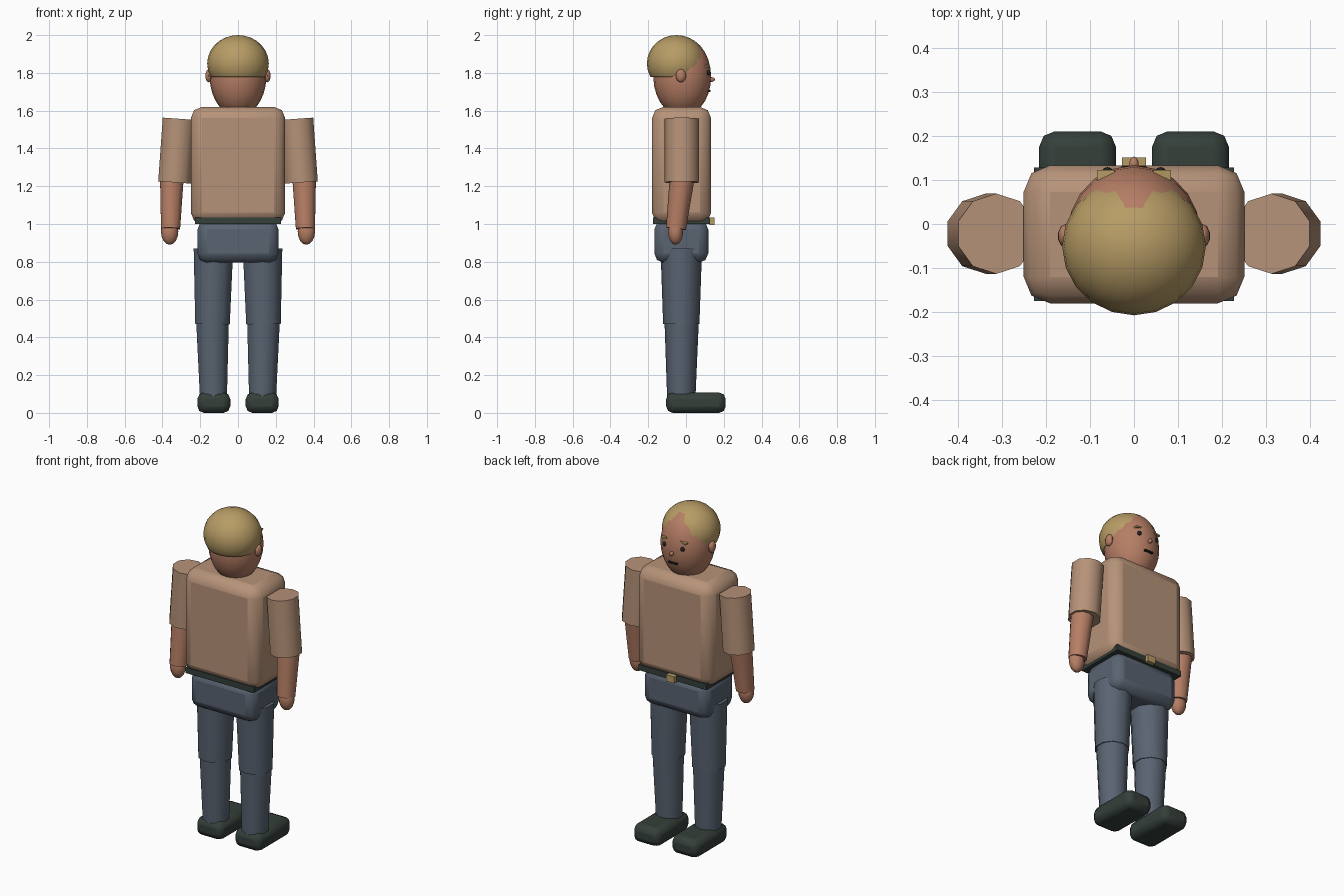
import bpy, bmesh, math
from mathutils import Vector

if "Cube" in bpy.data.objects:
    bpy.data.objects.remove(bpy.data.objects["Cube"])


def material(name, rgb):
    m = bpy.data.materials.new(name)
    m.diffuse_color = (*rgb, 1)
    m.use_nodes = True
    m.node_tree.nodes["Principled BSDF"].inputs["Base Color"].default_value = m.diffuse_color
    return m


SHIRT = material("shirt_tan", (0.47, 0.29, 0.19))
SKIN = material("skin", (0.47, 0.21, 0.13))
HAIR = material("blond", (0.47, 0.33, 0.13))
JEANS = material("denim", (0.10, 0.125, 0.165))
DARK = material("dark_leather", (0.035, 0.05, 0.042))
BLACK = material("black", (0.015, 0.015, 0.015))


def finish(name, mat, smooth=True):
    ob = bpy.context.object
    ob.name = name
    ob.data.materials.append(mat)
    if smooth:
        bpy.ops.object.shade_smooth_by_angle(angle=math.radians(50))
    return ob


def box(name, lo, hi, mat, bevel=0.0, tilt=0.0):
    lo, hi = Vector(lo), Vector(hi)
    bpy.ops.mesh.primitive_cube_add(size=1, location=(lo + hi) / 2)
    ob = bpy.context.object
    ob.scale = hi - lo
    bpy.ops.object.transform_apply(location=False, rotation=False, scale=True)
    ob.rotation_euler.y = tilt
    if bevel:
        b = ob.modifiers.new("bevel", "BEVEL")
        b.width, b.segments = bevel, 2
    return finish(name, mat, bool(bevel))


def ball(name, loc, radii, mat, seg=16, rings=10):
    bpy.ops.mesh.primitive_uv_sphere_add(segments=seg, ring_count=rings, radius=1, location=loc)
    bpy.context.object.scale = radii
    bpy.ops.object.transform_apply(location=False, rotation=False, scale=True)
    return finish(name, mat)


def limb(name, top, bottom, r_top, r_bottom, mat):
    top, bottom = Vector(top), Vector(bottom)
    axis = top - bottom
    bpy.ops.mesh.primitive_cone_add(vertices=10, radius1=r_bottom, radius2=r_top,
                                    depth=axis.length, location=(top + bottom) / 2)
    ob = bpy.context.object
    ob.rotation_euler = Vector((0, 0, 1)).rotation_difference(axis).to_euler()
    return finish(name, mat)


# trunk
box("torso", (-0.25, -0.18, 1.0), (0.25, 0.133, 1.62), SHIRT, 0.06)
box("belt", (-0.227, -0.174, 1.0), (0.227, 0.128, 1.035), DARK)
box("belt_buckle", (-0.027, 0.125, 0.995), (0.027, 0.151, 1.035), HAIR)
box("hips", (-0.215, -0.168, 0.795), (0.215, 0.118, 1.02), JEANS, 0.05)

# head and face, looking towards +y
ball("head", (0, -0.02, 1.78), (0.15, 0.153, 0.21), SKIN, 20, 14)
ball("nose", (0, 0.135, 1.765), (0.011, 0.018, 0.013), SKIN, 10, 6)
box("mouth", (-0.028, 0.105, 1.700), (0.028, 0.131, 1.709), BLACK)

# hair cap, cut flat at ear height
hair = ball("hair", (0, -0.05, 1.85), (0.163, 0.157, 0.15), HAIR, 20, 14)
bm = bmesh.new()
bm.from_mesh(hair.data)
cut = bmesh.ops.bisect_plane(bm, geom=bm.verts[:] + bm.edges[:] + bm.faces[:],
                             plane_co=(0, 0, -0.073), plane_no=(0, 0, 1), clear_inner=True)
bmesh.ops.contextual_create(bm, geom=[e for e in cut["geom_cut"] if isinstance(e, bmesh.types.BMEdge)])
bm.to_mesh(hair.data)
bm.free()

# paired parts
for side, s in (("left", -1), ("right", 1)):
    ball(side + "_ear", (s * 0.155, -0.027, 1.785), (0.018, 0.027, 0.035), SKIN, 10, 8)
    ball(side + "_eye", (s * 0.06, 0.118, 1.80), (0.013, 0.011, 0.013), BLACK, 10, 6)
    x = s * 0.063
    box(side + "_eyebrow", (x - 0.02, 0.09, 1.834), (x + 0.02, 0.122, 1.843), HAIR, tilt=s * 0.15)
    # arm
    limb(side + "_sleeve", (s * 0.312, -0.022, 1.557), (s * 0.336, -0.022, 1.22), 0.091, 0.091, SHIRT)
    limb(side + "_forearm", (s * 0.35, -0.02, 1.25), (s * 0.357, -0.053, 0.975), 0.066, 0.053, SKIN)
    ball(side + "_hand", (s * 0.362, -0.055, 0.96), (0.046, 0.04, 0.07), SKIN, 12, 8)
    # leg
    limb(side + "_thigh", (s * 0.13, -0.025, 0.87), (s * 0.135, -0.025, 0.47), 0.11, 0.096, JEANS)
    limb(side + "_shin", (s * 0.135, -0.023, 0.49), (s * 0.13, -0.025, 0.08), 0.091, 0.075, JEANS)
    x = s * 0.128
    box(side + "_shoe", (x - 0.087, -0.105, 0), (x + 0.087, 0.21, 0.108), DARK, 0.035)
